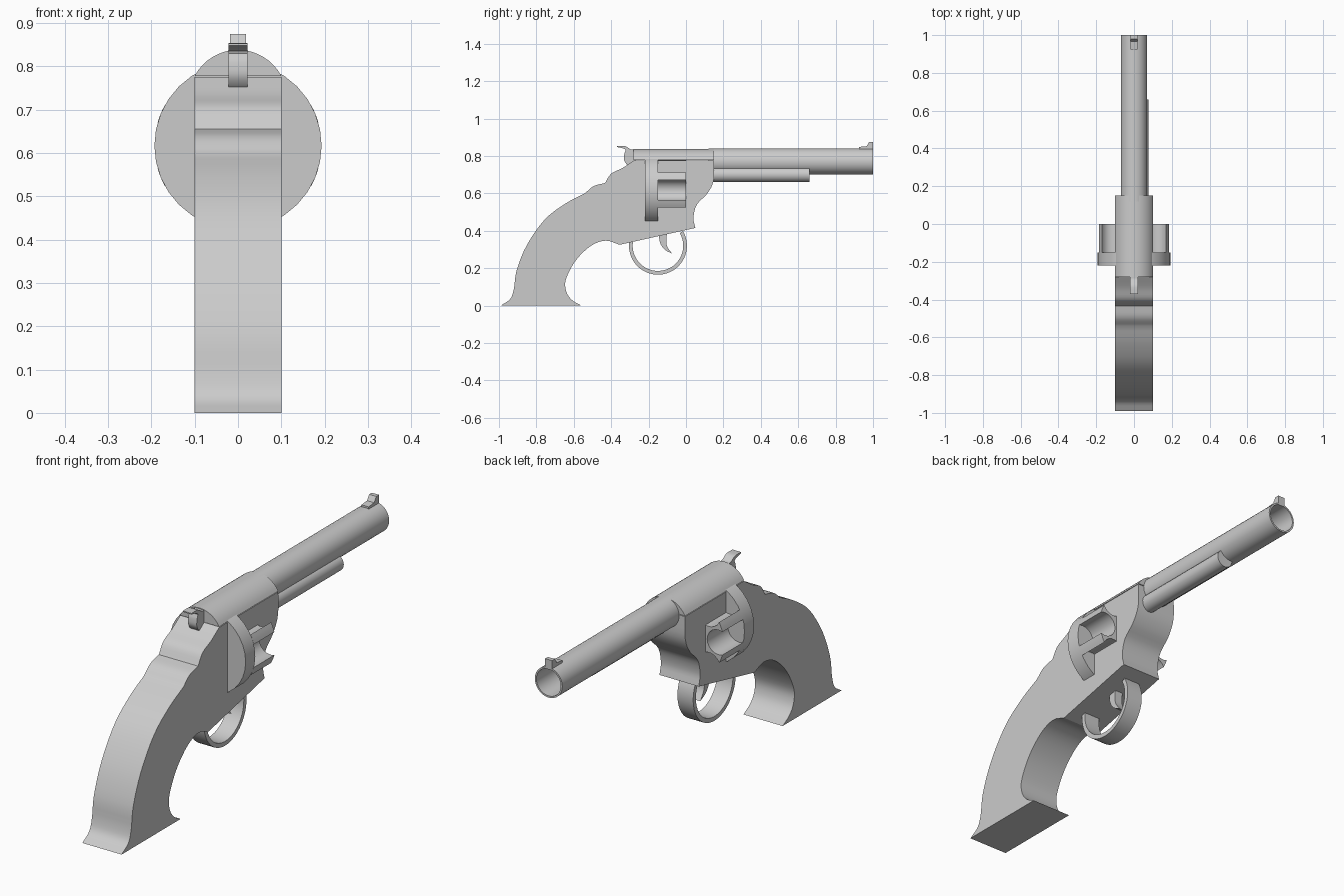
import bpy, bmesh
from math import sin, cos, pi, radians, atan2, sqrt
from mathutils import Vector

cube = bpy.data.objects.get("Cube")
if cube:
    bpy.data.objects.remove(cube, do_unlink=True)

steel = bpy.data.materials.new("grey_steel")
steel.use_nodes = True
GREY = (0.6, 0.6, 0.6, 1)
steel.diffuse_color = GREY
steel.node_tree.nodes["Principled BSDF"].inputs["Base Color"].default_value = GREY


def finish(name, bm, angle=30):
    """Turn a bmesh into a smooth-shaded object with sharp edges kept."""
    bmesh.ops.recalc_face_normals(bm, faces=bm.faces)
    mesh = bpy.data.meshes.new(name)
    bm.to_mesh(mesh)
    bm.free()
    mesh.materials.append(steel)
    for poly in mesh.polygons:
        poly.use_smooth = True
    mesh.set_sharp_from_angle(angle=radians(angle))
    obj = bpy.data.objects.new(name, mesh)
    bpy.context.collection.objects.link(obj)
    return obj


def prism(name, outline, start, end, axis):
    """Extrude a (y, z) outline along x, or an (x, z) outline along y."""
    bm = bmesh.new()
    place = (lambda p, t: (t, p[0], p[1])) if axis == "x" else (lambda p, t: (p[0], t, p[1]))
    a = [bm.verts.new(place(p, start)) for p in outline]
    b = [bm.verts.new(place(p, end)) for p in outline]
    n = len(outline)
    bm.faces.new(a)
    bm.faces.new(b[::-1])
    for i in range(n):
        j = (i + 1) % n
        bm.faces.new((a[i], b[i], b[j], a[j]))
    return finish(name, bm)


def plate(name, outline, half_width):
    return prism(name, outline, -half_width, half_width, "x")


def arc(cx, cy, r, a0, a1, steps):
    angles = [radians(a0 + (a1 - a0) * i / steps) for i in range(steps + 1)]
    return [(cx + r * cos(a), cy + r * sin(a)) for a in angles]


def curve(points, steps=4):
    """Smooth run through the points; both ends stay as corners."""
    p = [Vector(q) for q in points]
    p = [2 * p[0] - p[1]] + p + [2 * p[-1] - p[-2]]
    out = []
    for a, b, c, d in zip(p, p[1:], p[2:], p[3:]):
        for i in range(steps):
            t = i / steps
            out.append(tuple(0.5 * (2 * b + (c - a) * t + (2 * a - 5 * b + 4 * c - d) * t * t
                                    + (3 * b - a - 3 * c + d) * t ** 3)))
    return out + [tuple(points[-1])]


# Grip and frame in one side profile
back = curve([(-.99, 0), (-.94, .035), (-.92, .09), (-.905, .19), (-.85, .325),
              (-.755, .46), (-.645, .545), (-.54, .6)])
humps = curve([(-.54, .6), (-.495, .638), (-.433, .655)])[1:]
notch = curve([(-.433, .655), (-.4, .705), (-.34, .735), (-.28, .775)])[1:]
nose = curve([(.15, .775), (.148, .67), (.115, .6), (.058, .54), (.04, .47), (.05, .415)])
grip_front = curve([(-.355, .325), (-.43, .347), (-.51, .318), (-.59, .24), (-.642, .14),
                    (-.64, .075), (-.61, .03), (-.56, 0)])
plate("grip_and_frame", back + humps + notch + nose + grip_front, 0.1)

# Rounded top strap
side = 28
prism("frame_top", arc(0, .725, .113, side, 180 - side, 16), -.28, .15, "y")

# Hollow barrel, revolved around its axis
bm = bmesh.new()
profile = [(.07, .12), (.07, 1), (.062, 1), (.062, .2), (0, .2)]
verts = [bm.verts.new((r, y, .77)) for r, y in profile]
edges = [bm.edges.new(pair) for pair in zip(verts, verts[1:])]
bmesh.ops.spin(bm, geom=verts + edges, cent=(0, 0, .77), axis=(0, 1, 0),
               angle=2 * pi, steps=32, use_merge=True)
bmesh.ops.remove_doubles(bm, verts=bm.verts, dist=1e-5)
finish("barrel", bm)

# Ejector rod housing, set to one side under the barrel
prism("ejector_rod", arc(.037, .7, .04, 0, 345, 23), .1, .66, "y")

# Front sight
plate("front_sight", [(.925, .83), (.925, .848), (.965, .852), (.98, .875), (1, .875), (1, .83)], .018)

# Cylinder: plain rear disc and scalloped body
RADIUS, MID_Z, FLUTES = .193, .617, 8
prism("cylinder_disc", arc(0, MID_Z, RADIUS, 0, 348.75, 31), -.22, -.15, "y")
offset, cut = .165, .057
reach = (RADIUS ** 2 + offset ** 2 - cut ** 2) / (2 * offset)
half = sqrt(RADIUS ** 2 - reach ** 2)
mouth = atan2(half, reach) * 180 / pi
lip = atan2(half, reach - offset) * 180 / pi
pitch = 360 / FLUTES
scallop = arc(offset, 0, cut, 360 - lip, lip, 12)
rim = arc(0, 0, RADIUS, mouth, pitch - mouth, 3)[1:-1]
section = []
for k in range(FLUTES):
    a = radians(k * pitch)
    section += [(x * cos(a) - z * sin(a), MID_Z + x * sin(a) + z * cos(a))
                for x, z in scallop + rim]
prism("cylinder_body", section, -.15, 0, "y")

# Trigger guard band and trigger
plate("trigger_guard", arc(-.15, .32, .155, 170, 390, 32) + arc(-.15, .32, .135, 390, 170, 32), .04)
trigger = curve([(-.145, .4), (-.14, .34), (-.115, .3), (-.075, .278)])
trigger += curve([(-.075, .278), (-.1, .315), (-.105, .35), (-.1, .4)])[1:]
plate("trigger", trigger, .02)

# Hammer with its thumb spur
spur = curve([(-.37, .853), (-.325, .852), (-.295, .835), (-.27, .835)])
rear = curve([(-.27, .74), (-.305, .745), (-.33, .775), (-.33, .81), (-.325, .835), (-.37, .848)])
plate("hammer", spur + rear, .022)
